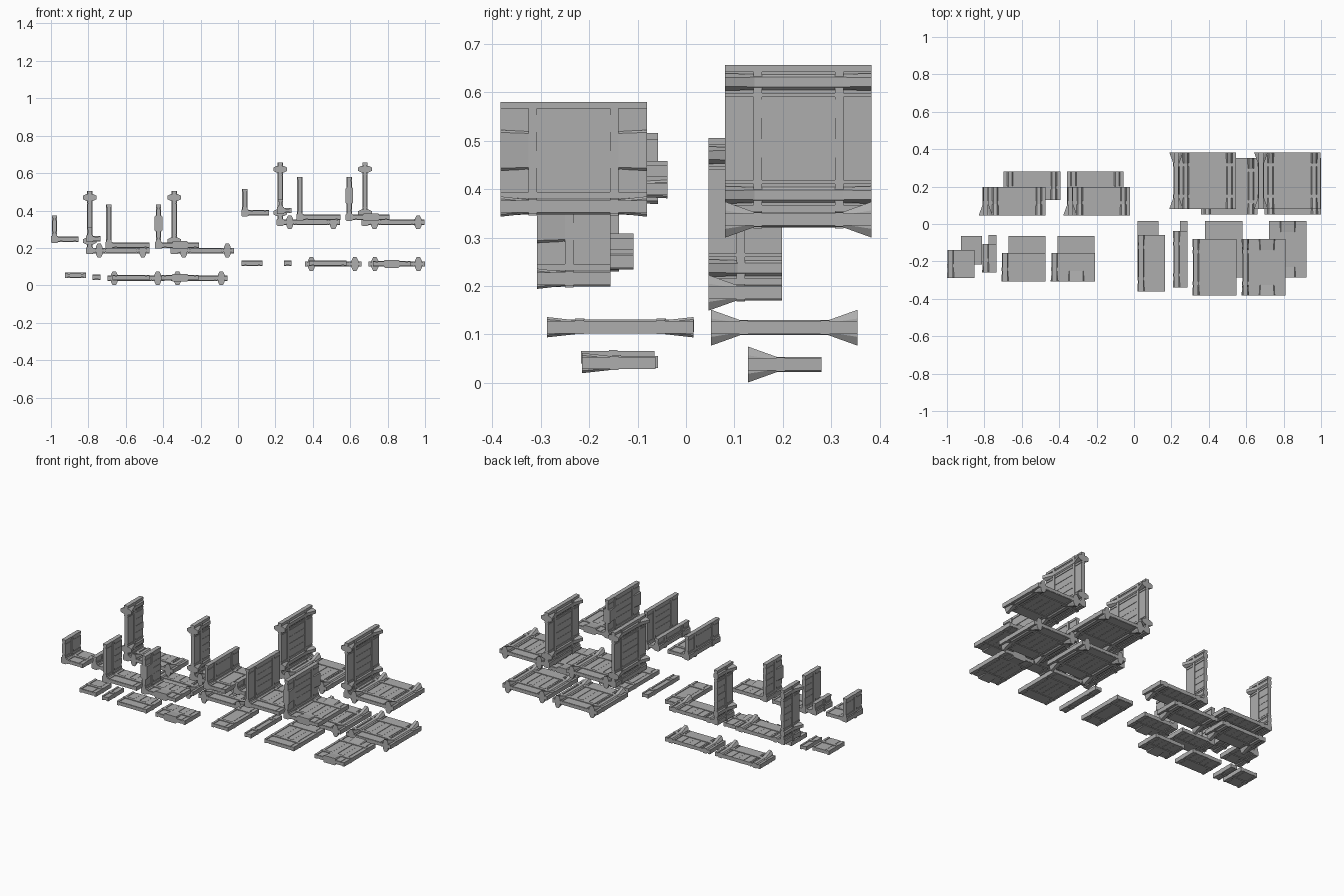
import bpy, bmesh
from mathutils import Vector

old = bpy.data.objects.get("Cube")
if old:
    bpy.data.objects.remove(old, do_unlink=True)

grey = bpy.data.materials.new("mid grey metal")
grey.use_nodes = True
COLOUR = (0.42, 0.42, 0.42, 1)
grey.diffuse_color = COLOUR
grey.node_tree.nodes["Principled BSDF"].inputs["Base Color"].default_value = COLOUR

FLAT = lambda u, y, t: Vector((u, y, t))
UPRIGHT = lambda u, y, t: Vector((t, y, u))


def loft(bm, frame, u, stations):
    """Chamfered bar along y; stations are (y, half width, half thickness, chamfer u, chamfer t)."""
    rings = []
    for y, w, h, cu, ct in stations:
        outline = [(w, h - ct), (w - cu, h), (cu - w, h), (-w, h - ct),
                   (-w, ct - h), (cu - w, -h), (w - cu, -h), (w, ct - h)]
        rings.append([bm.verts.new(frame(u + a, y, b)) for a, b in outline])
    for r, s in zip(rings, rings[1:]):
        for i in range(8):
            j = (i + 1) % 8
            bm.faces.new((r[i], r[j], s[j], s[i]))
    bm.faces.new(rings[0])
    bm.faces.new(rings[-1])


def box(bm, frame, u0, u1, y0, y1, half):
    corners = [[bm.verts.new(frame(u, y, t)) for u, y in
                ((u0, y0), (u1, y0), (u1, y1), (u0, y1))] for t in (-half, half)]
    low, high = corners
    bm.faces.new(low)
    bm.faces.new(high)
    for i in range(4):
        j = (i + 1) % 4
        bm.faces.new((low[i], low[j], high[j], high[i]))


def flared(length, both, end, middle, reach=0.06):
    """Stations for a bar flared at the front end, or at both ends."""
    stations = [(0, *end), (reach, *middle)]
    if both:
        return stations + [(length - reach, *middle), (length, *end)]
    return stations + [(length, *middle)]


def panel(bm, frame, u0, width, length, both, style):
    u1 = u0 + width
    # thin core with a raised border along each side
    box(bm, frame, u0, u1, 0, length, 0.009)
    edge = min(0.014, width * 0.25)
    for a in (u0, u1 - edge):
        box(bm, frame, a, a + edge, 0, length, 0.0125)
    # cross ribs near the flared ends
    ribs = [0.058] + ([length - 0.076] if both else [])
    for y in ribs:
        box(bm, frame, u0, u1, y, y + 0.018, 0.0145)
    # planks between the ribs and shorter ones outside them
    inset = 0.07 if style == "railed" else edge + 0.012
    stop = length - 0.076 if both else length
    count = max(1, round((width - 2 * inset) / 0.042))
    step = (width - 2 * inset) / count
    if step > 0.01:
        for i in range(count):
            a = u0 + inset + i * step
            box(bm, frame, a + 0.001, a + step - 0.001, 0.076, stop,
                0.0105 + 0.001 * (i % 2))
        box(bm, frame, u0 + inset, u1 - inset, 0.002, 0.056, 0.0115)
        if both:
            box(bm, frame, u0 + inset, u1 - inset, length - 0.056, length - 0.002, 0.0115)
    # long rails with wide flared ends
    if style == "railed":
        for u in (u0 + 0.035, u1 - 0.035):
            loft(bm, frame, u, flared(length, both, (0.018, 0.037, 0.009, 0.018),
                                      (0.016, 0.0155, 0.006, 0.006)))
        for u in (u0 + 0.062, u1 - 0.062):
            box(bm, frame, u - 0.004, u + 0.004, 0, length, 0.0125)
    # central wedge blocks at the ends
    if style == "blocked":
        mid = (u0 + u1) / 2
        ends = [(0, 0.058)] + ([(length, length - 0.058)] if both else [])
        for outer, inner in ends:
            loft(bm, frame, mid, [(outer, 0.042, 0.021, 0.005, 0.005),
                                  (inner, 0.039, 0.0145, 0.004, 0.004)])


def finish(name, bm, location):
    bmesh.ops.recalc_face_normals(bm, faces=bm.faces)
    mesh = bpy.data.meshes.new(name)
    bm.to_mesh(mesh)
    bm.free()
    mesh.materials.append(grey)
    obj = bpy.data.objects.new(name, mesh)
    obj.location = location
    bpy.context.collection.objects.link(obj)


def floor_panel(name, x, y, z, width, length, both, style):
    bm = bmesh.new()
    panel(bm, FLAT, 0, width, length, both, style)
    finish(name, bm, (x, y, z))


def corner_panel(name, x, y, z, width, length, both, style):
    bm = bmesh.new()
    for frame in (FLAT, UPRIGHT):
        panel(bm, frame, 0.016, width, length, both, style)
    # corner post joining floor and wall
    loft(bm, FLAT, 0, flared(length, both, (0.019, 0.019, 0.005, 0.005),
                             (0.016, 0.016, 0.004, 0.004)))
    for yy in [0.058] + ([length - 0.076] if both else []):
        box(bm, FLAT, -0.018, 0.018, yy, yy + 0.018, 0.018)
    finish(name, bm, (x, y, z))


KINDS = {"narrow": (0.112, "plain"), "strip": (0.042, "plain"), "plain": (0.2, "plain"),
         "blocked": (0.2, "blocked"), "railed": (0.303, "railed"),
         "railed_second": (0.303, "railed")}

# kind: floor (x, y, z), corner (x, y, z)
LONG = {
    "narrow": ((0.02, -0.285, 0.118), (0.037, -0.36, 0.388)),
    "strip": ((0.245, -0.285, 0.118), (0.227, -0.34, 0.4)),
    "plain": ((0.38, -0.287, 0.118), (0.331, -0.383, 0.364)),
    "blocked": ((0.722, -0.287, 0.115), (0.595, -0.383, 0.364)),
    "railed": ((0.357, 0.052, 0.114), (0.226, 0.081, 0.337)),
    "railed_second": ((0.697, 0.052, 0.114), (0.679, 0.081, 0.337)),
}
SHORT = {
    "narrow": ((-0.925, -0.217, 0.053), (-0.981, -0.29, 0.246)),
    "strip": ((-0.777, -0.21, 0.043), (-0.793, -0.26, 0.25)),
    "plain": ((-0.672, -0.215, 0.041), (-0.69, -0.308, 0.215)),
    "blocked": ((-0.41, -0.215, 0.041), (-0.425, -0.308, 0.215)),
    "railed": ((-0.697, 0.128, 0.038), (-0.793, 0.046, 0.186)),
    "railed_second": ((-0.358, 0.128, 0.038), (-0.341, 0.046, 0.186)),
}

for size, table, length, both in (("long", LONG, 0.302, True), ("short", SHORT, 0.152, False)):
    for kind, (floor, corner) in table.items():
        width, style = KINDS[kind]
        floor_panel(f"{size}_{kind}_floor_panel", *floor, width, length, both, style)
        corner_panel(f"{size}_{kind}_corner_panel", *corner, width, length, both, style)
